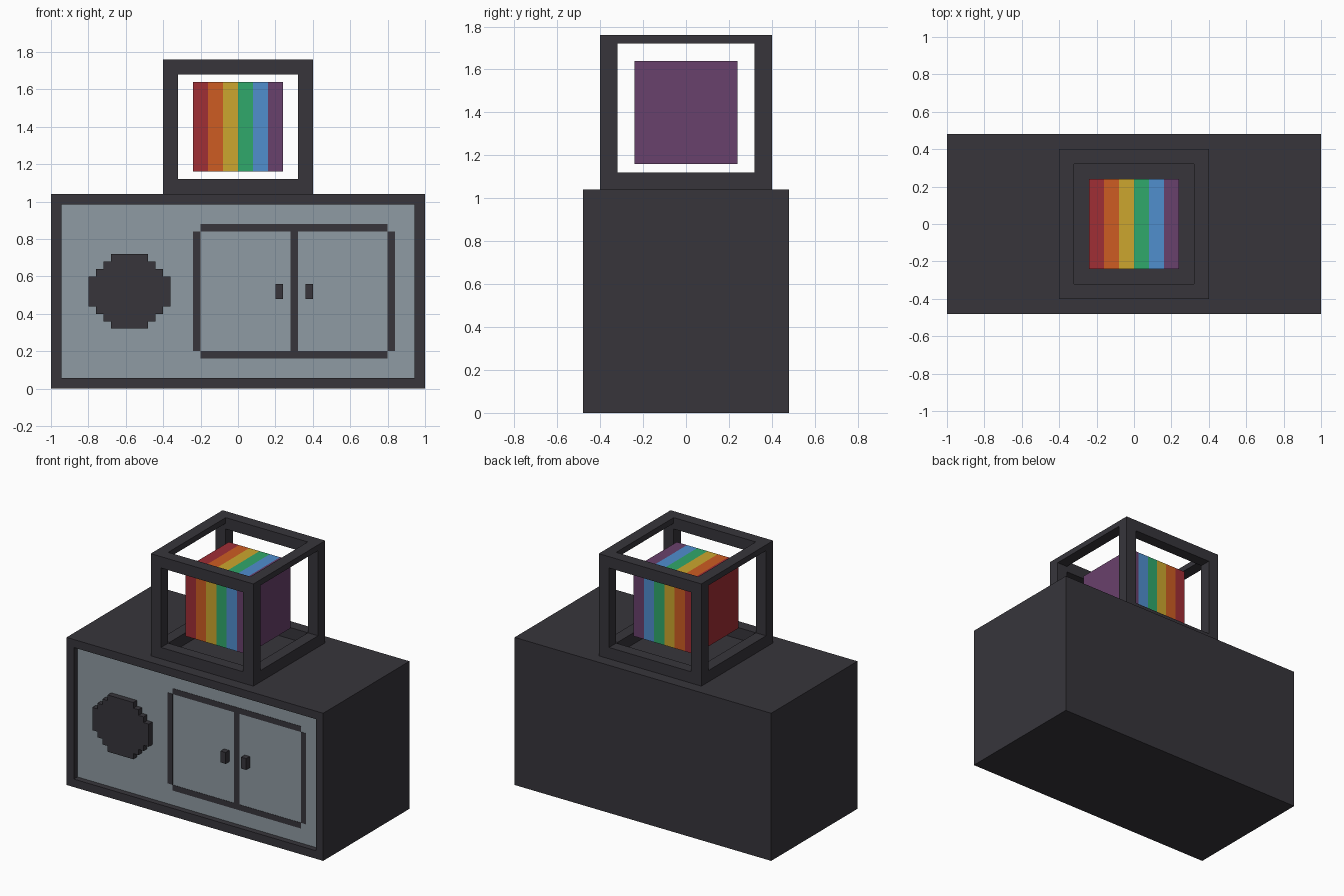
import bpy, bmesh
from mathutils import Vector

if "Cube" in bpy.data.objects:
    bpy.data.objects.remove(bpy.data.objects["Cube"])


def material(name, rgb):
    lin = [(c / 255 / 12.92) if c / 255 <= 0.04045 else ((c / 255 + 0.055) / 1.055) ** 2.4 for c in rgb]
    m = bpy.data.materials.new(name)
    m.diffuse_color = (*lin, 1)
    m.use_nodes = True
    m.node_tree.nodes["Principled BSDF"].inputs["Base Color"].default_value = m.diffuse_color
    return m


charcoal = material("charcoal", (55, 53, 59))
grey = material("blue grey", (143, 155, 163))
rainbow = [material(n, c) for n, c in (
    ("red", (160, 46, 53)), ("orange", (205, 92, 34)), ("yellow", (204, 166, 46)),
    ("green", (48, 168, 107)), ("blue", (80, 142, 206)), ("purple", (105, 65, 108)))]


def add_box(bm, x, y, z):
    """Box from (min, max) ranges along each axis."""
    verts = bmesh.ops.create_cube(bm, size=1)["verts"]
    for v in verts:
        v.co = Vector([(a + b) / 2 + c * (b - a) for (a, b), c in zip((x, y, z), v.co)])


def finish(name, bm, *mats):
    bmesh.ops.recalc_face_normals(bm, faces=bm.faces[:])
    me = bpy.data.meshes.new(name)
    bm.to_mesh(me)
    bm.free()
    for m in mats:
        me.materials.append(m)
    ob = bpy.data.objects.new(name, me)
    bpy.context.collection.objects.link(ob)
    return ob


def box(name, x, y, z, mat):
    bm = bmesh.new()
    add_box(bm, x, y, z)
    return finish(name, bm, mat)


# Cabinet body with a recessed grey front panel
bm = bmesh.new()
add_box(bm, (-1, 1), (-0.48, 0.48), (0, 1.04))
bm.normal_update()
front = min(bm.faces, key=lambda f: f.calc_center_median().y)
bmesh.ops.inset_individual(bm, faces=[front], thickness=0.08)
panel = bmesh.ops.extrude_discrete_faces(bm, faces=[front])["faces"][0]
panel.material_index = 1
bmesh.ops.translate(bm, verts=panel.verts[:], vec=(0, 0.04, 0))
finish("cabinet_body", bm, charcoal, grey)

# Stepped round dial standing out from the panel
quarter = [(0.22, 0.08), (0.18, 0.08), (0.18, 0.12), (0.14, 0.12),
           (0.14, 0.16), (0.10, 0.16), (0.10, 0.20)]
half = quarter + [(-x, z) for x, z in reversed(quarter)]
outline = half + [(x, -z) for x, z in reversed(half)]
bm = bmesh.new()
face = bm.faces.new([bm.verts.new((x - 0.58, -0.48, z + 0.52)) for x, z in outline])
ext = bmesh.ops.extrude_face_region(bm, geom=[face], use_keep_orig=True)["geom"]
bmesh.ops.translate(bm, verts=[g for g in ext if isinstance(g, bmesh.types.BMVert)], vec=(0, 0.04, 0))
finish("dial", bm, charcoal)

# Door outlines (thin plates) and handles
plate = (-0.442, -0.439)
for i, x in enumerate((-0.24, 0.28, 0.80)):
    box(f"door_edge_{i + 1}", (x, x + 0.04), plate, (0.20, 0.84), charcoal)
for name, z in (("door_bottom_line", 0.16), ("door_top_line", 0.84)):
    box(name, (-0.20, 0.80), plate, (z, z + 0.04), charcoal)
for name, x in (("left_handle", 0.20), ("right_handle", 0.36)):
    box(name, (x, x + 0.04), (-0.48, -0.44), (0.48, 0.56), charcoal)

# Open cage: corner posts, front/back bars and slimmer side top bars
bm = bmesh.new()
sides = ((-0.40, -0.32), (0.32, 0.40))
inner = (-0.32, 0.32)
for s in sides:
    for t in sides:
        add_box(bm, s, t, (1.04, 1.76))
    for z in ((1.04, 1.12), (1.68, 1.76)):
        add_box(bm, inner, s, z)
    for z in ((1.04, 1.12), (1.72, 1.76)):
        add_box(bm, s, inner, z)
finish("cage", bm, charcoal)

# Floating rainbow cube, sliced into six stripes along x
bm = bmesh.new()
add_box(bm, (-0.24, 0.24), (-0.24, 0.24), (1.16, 1.64))
for i in range(1, 6):
    bmesh.ops.bisect_plane(bm, geom=bm.verts[:] + bm.edges[:] + bm.faces[:],
                           plane_co=(-0.24 + 0.08 * i, 0, 0), plane_no=(1, 0, 0))
for f in bm.faces:
    f.material_index = max(0, min(5, int((f.calc_center_median().x + 0.24) / 0.08)))
finish("rainbow_cube", bm, *rainbow)
